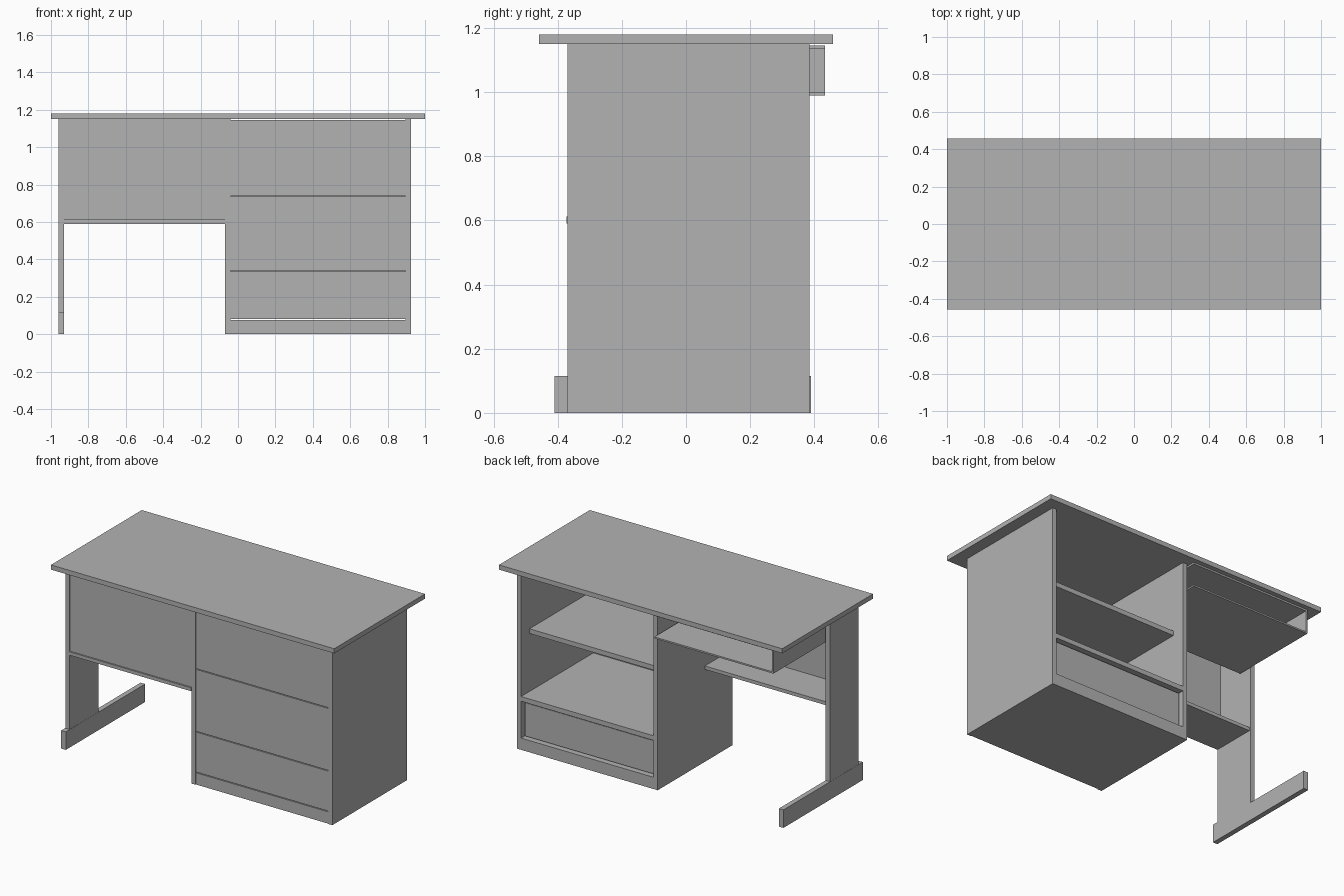
import bpy

cube = bpy.data.objects.get("Cube")
if cube:
    bpy.data.objects.remove(cube, do_unlink=True)

grey = bpy.data.materials.new("plain grey")
grey.use_nodes = True
colour = (0.45, 0.45, 0.45, 1)
grey.diffuse_color = colour
grey.node_tree.nodes["Principled BSDF"].inputs["Base Color"].default_value = colour


def board(name, x, y, z):
    """Rectangular board spanning the given (low, high) ranges."""
    bpy.ops.mesh.primitive_cube_add(size=1)
    ob = bpy.context.object
    ob.name = name
    ob.location = [(a + b) / 2 for a, b in (x, y, z)]
    ob.scale = [b - a for a, b in (x, y, z)]
    bpy.ops.object.transform_apply(location=True, rotation=False, scale=True)
    ob.data.materials.append(grey)
    return ob


UNDER = 1.15              # underside of the desk top
FRONT, BACK = -0.37, 0.385
INNER = (-0.04, 0.895)    # clear width inside the cabinet
BAY = (-0.93, -0.07)      # clear width of the knee space
SKIN = FRONT + 0.004      # face of the recessed fronts

# Desk top
board("desk_top", (-1, 1), (-0.458, 0.458), (UNDER, 1.18))

# Cabinet carcass
board("cabinet_inner_side", (BAY[1], INNER[0]), (FRONT, BACK), (0, UNDER))
board("cabinet_outer_side", (INNER[1], 0.925), (FRONT, BACK), (0, UNDER))
board("cabinet_base", INNER, (SKIN, BACK), (0, 0.075))
board("cabinet_lower_shelf", INNER, (SKIN + 0.02, BACK), (0.31, 0.34))
board("cabinet_upper_shelf", INNER, (SKIN + 0.02, 0.30), (0.71, 0.74))

# Front panels separated by fine grooves
levels = (0.08, 0.34, 0.74, UNDER)
for i, (low, high) in enumerate(zip(levels, levels[1:])):
    board(f"cabinet_front_{i + 1}", INNER, (SKIN, SKIN + 0.022), (low, high - 0.005))

# Drawer box set into the bottom bay
board("bottom_drawer", (-0.025, 0.88), (SKIN + 0.02, 0.365), (0.085, 0.297))

# Leg and foot
board("side_leg", (-0.96, BAY[0]), (FRONT, -0.08), (0, UNDER))
board("side_foot", (-0.961, BAY[0] + 0.001), (-0.41, 0.39), (0, 0.115))

# Knee space panel and the narrow shelf beneath it
board("front_panel", BAY, (FRONT + 0.006, FRONT + 0.026), (0.60, UNDER))
board("knee_shelf", BAY, (FRONT - 0.003, -0.09), (0.59, 0.612))

# Open tray hung under the desk top
TRAY, DEPTH = (-0.92, -0.08), (-0.16, 0.433)
board("tray_floor", TRAY, DEPTH, (0.99, 1.0))
board("tray_ceiling", TRAY, DEPTH, (1.135, 1.146))
board("tray_side", (TRAY[0], TRAY[0] + 0.01), DEPTH, (0.995, 1.14))
